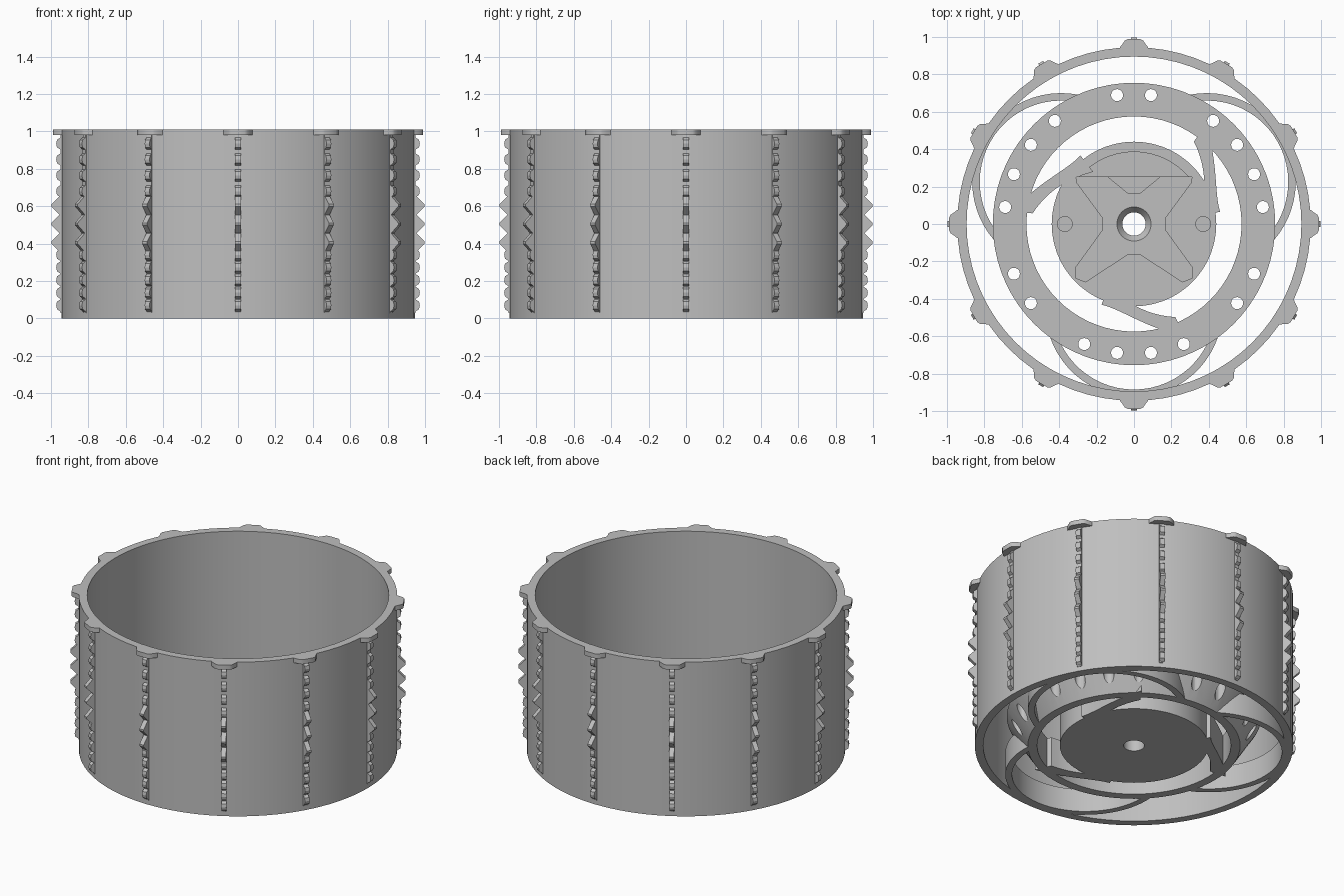
import bpy, bmesh, math
from math import sin, cos, radians, pi
from mathutils import Matrix

if "Cube" in bpy.data.objects:
    bpy.data.objects.remove(bpy.data.objects["Cube"])

grey = bpy.data.materials.new("plain grey")
grey.diffuse_color = (0.52, 0.52, 0.52, 1)
grey.use_nodes = True
grey.node_tree.nodes["Principled BSDF"].inputs["Base Color"].default_value = grey.diffuse_color


def finish(name, bm, smooth=True):
    bmesh.ops.recalc_face_normals(bm, faces=bm.faces)
    me = bpy.data.meshes.new(name)
    bm.to_mesh(me)
    bm.free()
    me.materials.append(grey)
    ob = bpy.data.objects.new(name, me)
    bpy.context.collection.objects.link(ob)
    if smooth:
        activate(ob)
        bpy.ops.object.shade_smooth_by_angle(angle=radians(30))
    return ob


def activate(ob):
    bpy.ops.object.select_all(action='DESELECT')
    ob.select_set(True)
    bpy.context.view_layer.objects.active = ob


def lathe(name, profile, n=72):
    """Spin a closed (radius, height) profile about z."""
    bm = bmesh.new()
    rings = [[bm.verts.new((r * cos(2 * pi * i / n), r * sin(2 * pi * i / n), z))
              for r, z in profile] for i in range(n)]
    for i in range(n):
        a, b = rings[i], rings[(i + 1) % n]
        for j in range(len(profile)):
            k = (j + 1) % len(profile)
            bm.faces.new((a[j], b[j], b[k], a[k]))
    return finish(name, bm)


def prism(bm, outline, z0, z1, turn=0.0):
    """Extrude an xy outline between two heights, then turn it about z."""
    rot = Matrix.Rotation(turn, 3, 'Z')
    lo = [bm.verts.new(rot @ Matrix.Translation((x, y, z0)).translation) for x, y in outline]
    hi = [bm.verts.new(rot @ Matrix.Translation((x, y, z1)).translation) for x, y in outline]
    bm.faces.new(lo)
    bm.faces.new(hi)
    for i in range(len(lo)):
        k = (i + 1) % len(lo)
        bm.faces.new((lo[i], lo[k], hi[k], hi[i]))


def circle(x, y, r, n=20):
    return [(x + r * cos(2 * pi * i / n), y + r * sin(2 * pi * i / n)) for i in range(n)]


def cut(target, name, bm):
    cutter = finish(name, bm, False)
    cutter.hide_render = True
    mod = target.modifiers.new("cut", 'BOOLEAN')
    mod.operation, mod.object, mod.solver = 'DIFFERENCE', cutter, 'EXACT'
    activate(target)
    bpy.ops.object.modifier_apply(modifier=mod.name)
    bpy.data.objects.remove(cutter)
    bpy.ops.object.shade_smooth_by_angle(angle=radians(30))


H = 1.01      # wheel height
DECK = 0.2    # height of the inner rings

# Outer drum wall
lathe("drum_wall", [(0.895, 0), (0.945, 0), (0.945, H), (0.895, H)])

# Middle ring with a tapered outside and bolt holes
ring = lathe("middle_ring", [(0.575, 0), (0.63, 0), (0.755, DECK), (0.575, DECK)])
bm = bmesh.new()
skipped = (67.5, 112.5, 187.5, 232.5, 307.5, 352.5)   # arms sit here
for i in range(24):
    a = 7.5 + 15 * i
    if a not in skipped:
        prism(bm, circle(0.695 * cos(radians(a)), 0.695 * sin(radians(a)), 0.032), -0.1, 0.4)
cut(ring, "bolt_hole_cutter", bm)

# Three bowed arms linking the middle ring to the wall
bm = bmesh.new()
for turn in (30, 150, 270):
    angles = [radians(-95 + 190 * i / 32) for i in range(33)]
    outline = [(0.45 + 0.475 * cos(a), 0.475 * sin(a)) for a in angles]
    outline += [(0.45 + 0.435 * cos(a), 0.435 * sin(a)) for a in reversed(angles)]
    prism(bm, outline, 0.0, 0.15, radians(turn))
finish("bowed_arms", bm)

# Hub with a countersunk bore
hub = lathe("hub", [(0.062, 0), (0.44, 0), (0.44, DECK), (0.12, DECK), (0.062, 0.12)])

# Cross-shaped pocket, shallow crescent and two blind holes in the hub top
bm = bmesh.new()
half = [(0.14, 0.25), (0.31, 0.25), (0.305, 0.22), (0.165, 0.03), (0.165, -0.03),
        (0.31, -0.23), (0.31, -0.29), (0.26, -0.31), (0.03, -0.16)]
cross = [(0.03, 0.16)] + half
cross += [(-x, y) for x, y in reversed(cross)]
prism(bm, cross, DECK - 0.04, DECK + 0.1)
cut(hub, "cross_cutter", bm)
bm = bmesh.new()
a0 = math.asin(0.255 / 0.385)
prism(bm, [(0.385 * cos(a0 + (pi - 2 * a0) * i / 20), 0.385 * sin(a0 + (pi - 2 * a0) * i / 20))
           for i in range(21)], DECK - 0.02, DECK + 0.1)
for x in (-0.37, 0.37):
    prism(bm, circle(x, 0, 0.04), DECK - 0.06, DECK + 0.1)
cut(hub, "recess_cutter", bm)

# Three swept spokes linking the hub to the middle ring
bm = bmesh.new()
for turn in (12, 132, 252):
    outer, inner = [], []
    for i in range(13):
        t = i / 12
        a = radians(-4 + 46 * t)
        r = 0.41 + 0.19 * t ** 1.6
        w = 0.035 + 0.02 * (2 * t - 1) ** 2
        outer.append(((r + w) * cos(a), (r + w) * sin(a)))
        inner.append(((r - w) * cos(a), (r - w) * sin(a)))
    prism(bm, outer + inner[::-1], 0.0, DECK - 0.005, radians(turn))
finish("swept_spokes", bm)

# Rim tabs and toothed cleats, twelve around
tabs, cleats = bmesh.new(), bmesh.new()
tab = [(0.92, -0.085), (0.945, -0.075), (0.962, -0.062), (0.98, -0.05), (0.988, -0.035)]
tab += [(x, -y) for x, y in reversed(tab)]
# side profile of a cleat: small round bumps, three big teeth in the middle
side = [(0.93, 0.03), (0.948, 0.03)]
for k in range(12):
    if k in (5, 6, 7):
        z = 0.405 + 0.1 * (k - 5)
        side += [(0.955, z - 0.049), (0.998, z - 0.006), (0.998, z + 0.006), (0.955, z + 0.049)]
    else:
        z = 0.07 + 0.075 * k if k < 5 else 0.68 + 0.085 * (k - 8)
        if k < 5:
            z = 0.07 + 0.0675 * k
        side += [(0.95, z - 0.032), (0.968, z - 0.02), (0.972, z), (0.968, z + 0.02),
                 (0.95, z + 0.032)]
side += [(0.948, 0.985), (0.93, 0.985)]
for i in range(12):
    turn = radians(30 * i)
    prism(tabs, tab, 0.98, H, turn)
    rot = Matrix.Rotation(turn, 3, 'Z')
    faces = []
    for y in (-0.015, 0.015):
        faces.append([cleats.verts.new(rot @ Matrix.Translation((r, y, z)).translation)
                      for r, z in side])
    lo, hi = faces
    cleats.faces.new(lo)
    cleats.faces.new(hi)
    for j in range(len(lo)):
        k = (j + 1) % len(lo)
        cleats.faces.new((lo[j], lo[k], hi[k], hi[j]))
finish("rim_tabs", tabs)
finish("toothed_cleats", cleats, False)
